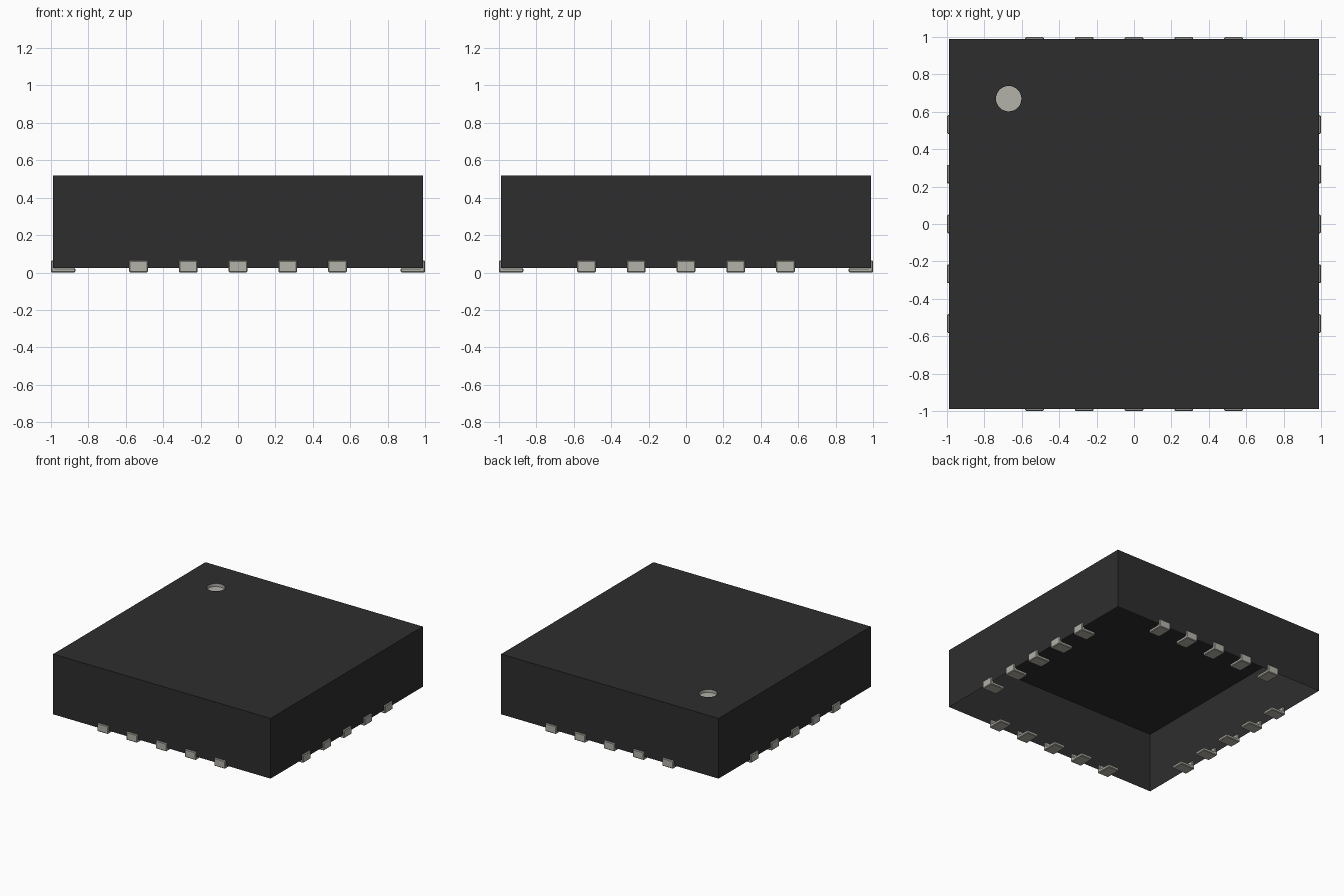
import bpy, bmesh, math
from mathutils import Matrix, Vector

cube = bpy.data.objects.get("Cube")
if cube:
    bpy.data.objects.remove(cube, do_unlink=True)


def material(name, rgb):
    m = bpy.data.materials.new(name)
    m.use_nodes = True
    m.diffuse_color = (*rgb, 1)
    m.node_tree.nodes["Principled BSDF"].inputs["Base Color"].default_value = (*rgb, 1)
    return m


BLACK = material("black plastic", (0.027, 0.027, 0.027))
METAL = material("tinned metal", (0.445, 0.44, 0.395))


def make_object(name, bm, mats):
    mesh = bpy.data.meshes.new(name)
    bm.to_mesh(mesh)
    bm.free()
    for m in mats:
        mesh.materials.append(m)
    obj = bpy.data.objects.new(name, mesh)
    bpy.context.collection.objects.link(obj)
    return obj


def ring(bm, points):
    """Closed loop of edges through the points."""
    verts = [bm.verts.new(p) for p in points]
    edges = [bm.edges.new((verts[i - 1], verts[i])) for i in range(len(verts))]
    return verts, edges


# Package shell: open underneath, with a shallow round marker recess in the top
HALF, BOTTOM, TOP = 0.988, 0.025, 0.52
DOT_X, DOT_Y, DOT_R, DOT_DEPTH, SIDES = -0.67, 0.67, 0.068, 0.025, 32
bm = bmesh.new()
corners, outer = ring(bm, [(x * HALF, y * HALF, TOP)
                           for x, y in ((-1, -1), (1, -1), (1, 1), (-1, 1))])
circle = [(DOT_X + DOT_R * math.cos(2 * math.pi * i / SIDES),
           DOT_Y + DOT_R * math.sin(2 * math.pi * i / SIDES)) for i in range(SIDES)]
rim, inner = ring(bm, [(x, y, TOP) for x, y in circle])
bmesh.ops.triangle_fill(bm, edges=outer + inner, use_beauty=True, normal=(0, 0, 1))
for f in bm.faces:
    f.normal_update()
    if f.normal.z < 0:
        f.normal_flip()

# Outer walls
base = [bm.verts.new((v.co.x, v.co.y, BOTTOM)) for v in corners]
for i in range(4):
    bm.faces.new((base[i - 1], base[i], corners[i], corners[i - 1]))

# Recess wall and floor
floor = [bm.verts.new((x, y, TOP - DOT_DEPTH)) for x, y in circle]
for i in range(SIDES):
    bm.faces.new((rim[i - 1], rim[i], floor[i], floor[i - 1])).material_index = 1
bm.faces.new(floor).material_index = 1
make_object("package_body", bm, [BLACK, METAL])

# L-shaped terminals: a foot under the package and a lip up the side wall
WIDTH, PITCH = 0.1, 0.266
PROFILE = [(0.87, 0), (1.0, 0), (1.0, 0.065), (0.975, 0.065), (0.975, 0.025), (0.87, 0.025)]


def terminal(name, offset, angle):
    bm = bmesh.new()
    face = bm.faces.new([bm.verts.new((d, offset - WIDTH / 2, z)) for d, z in PROFILE])
    grown = bmesh.ops.extrude_face_region(bm, geom=[face])["geom"]
    moved = [v for v in grown if isinstance(v, bmesh.types.BMVert)]
    bmesh.ops.translate(bm, verts=moved, vec=Vector((0, WIDTH, 0)))
    bmesh.ops.recalc_face_normals(bm, faces=bm.faces)
    bmesh.ops.rotate(bm, verts=bm.verts, matrix=Matrix.Rotation(angle, 3, 'Z'))
    obj = make_object(name, bm, [METAL])
    bevel = obj.modifiers.new("soft corners", 'BEVEL')
    bevel.width = 0.005
    bevel.segments = 1


for s, side in enumerate(("left", "back", "right", "front")):
    for i in range(5):
        terminal(f"{side}_terminal_{i + 1}", (i - 2) * PITCH, s * math.pi / 2)
